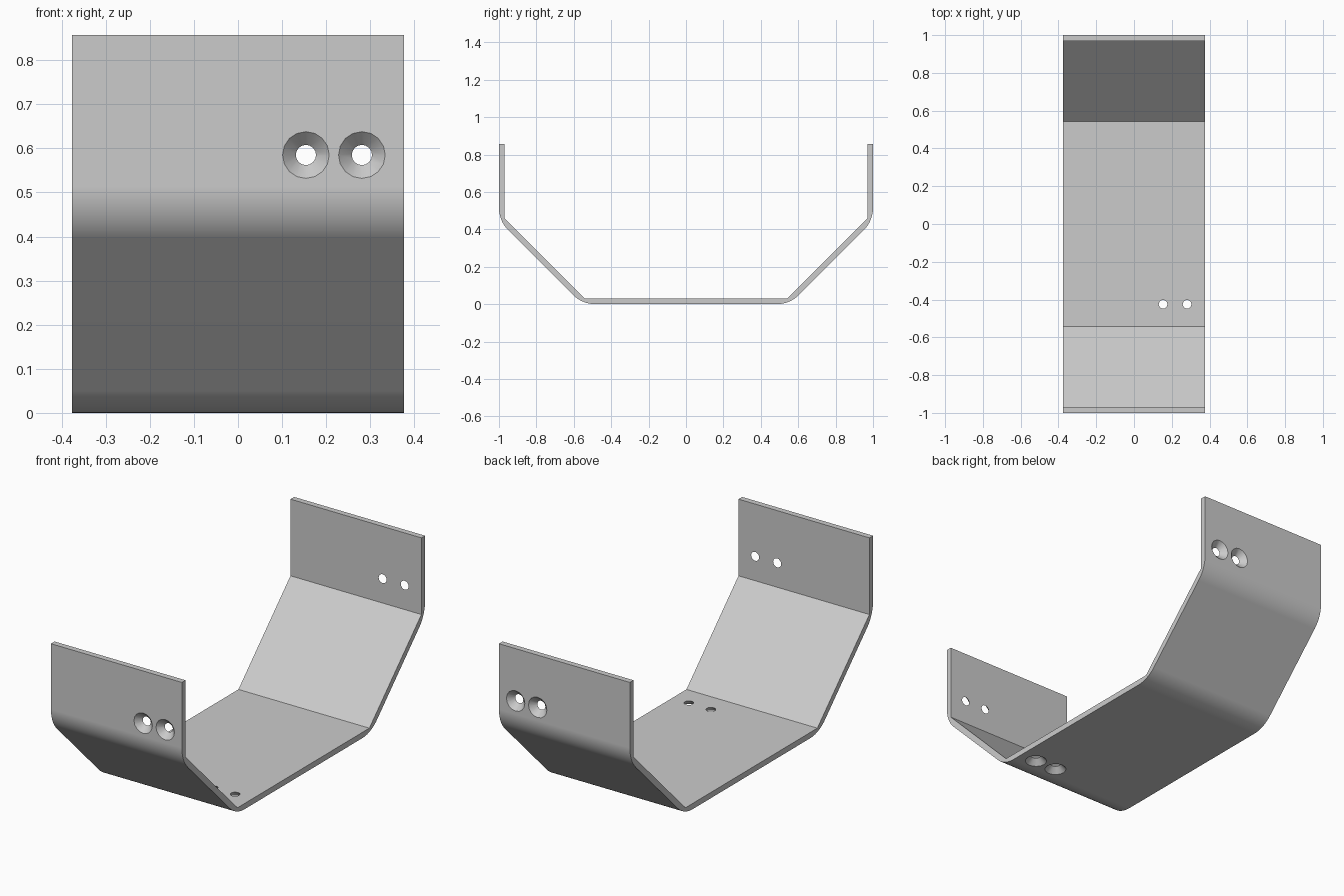
import bpy, bmesh, math
from mathutils import Matrix, Vector

if "Cube" in bpy.data.objects:
    bpy.data.objects.remove(bpy.data.objects["Cube"], do_unlink=True)

HALF_WIDTH, THICK, HEIGHT = 0.377, 0.03, 0.857
BEND_RADIUS, BEND_STEPS = 0.17, 10

metal = bpy.data.materials.new("light grey metal")
metal.use_nodes = True
grey = (0.6, 0.6, 0.6, 1)
metal.diffuse_color = grey
metal.node_tree.nodes["Principled BSDF"].inputs["Base Color"].default_value = grey


def make_object(name, bm):
    bmesh.ops.recalc_face_normals(bm, faces=bm.faces)
    mesh = bpy.data.meshes.new(name)
    bm.to_mesh(mesh)
    bm.free()
    mesh.materials.append(metal)
    obj = bpy.data.objects.new(name, mesh)
    bpy.context.collection.objects.link(obj)
    return obj


def fillet(before, corner, after):
    """Round one corner of a profile with an arc."""
    a, b = (before - corner).normalized(), (after - corner).normalized()
    half = a.angle(b) / 2
    centre = corner + (a + b).normalized() * BEND_RADIUS / math.sin(half)
    reach = BEND_RADIUS / math.tan(half)
    start = (corner + a * reach - centre).normalized()
    end = (corner + b * reach - centre).normalized()
    return [centre + start.slerp(end, i / BEND_STEPS) * BEND_RADIUS
            for i in range(BEND_STEPS + 1)]


# Half profile: rounded outside, sharp inside
outer = [Vector(p) for p in ((0, -1, HEIGHT), (0, -1, 0.445), (0, -0.555, 0), (0, 0, 0))]
inner = [Vector(p) for p in ((0, -0.542, THICK), (0, THICK - 1, 0.458), (0, THICK - 1, HEIGHT))]
outside = [outer[0]] + fillet(*outer[:3]) + fillet(*outer[1:])


def mirrored(points):
    return [Vector((0, -p.y, p.z)) for p in reversed(points)]


profile = outside + mirrored(outside) + mirrored(inner) + inner

# Bent strip, extruded across the width
bm = bmesh.new()
face = bm.faces.new([bm.verts.new(p - Vector((HALF_WIDTH, 0, 0))) for p in profile])
side = bmesh.ops.extrude_face_region(bm, geom=[face])
verts = [v for v in side["geom"] if isinstance(v, bmesh.types.BMVert)]
bmesh.ops.translate(bm, verts=verts, vec=(2 * HALF_WIDTH, 0, 0))
bracket = make_object("bent_bracket", bm)

# Countersunk screw holes, widest on the outside of each plate
bm = bmesh.new()
mid = THICK / 2
for y, z, turn in ((mid - 1, 0.585, -90), (1 - mid, 0.585, 90), (-0.425, mid, 0)):
    for x in (0.154, 0.281):
        bmesh.ops.create_cone(
            bm, cap_ends=True, segments=16, radius1=0.058, radius2=0.018,
            depth=THICK + 0.01,
            matrix=Matrix.Translation((x, y, z)) @ Matrix.Rotation(math.radians(turn), 4, "X"))
cutter = make_object("screw_hole_cutter", bm)
cutter.hide_render = True

bpy.ops.object.select_all(action="DESELECT")
bracket.select_set(True)
bpy.context.view_layer.objects.active = bracket
cut = bracket.modifiers.new("screw holes", "BOOLEAN")
cut.operation, cut.solver, cut.object = "DIFFERENCE", "EXACT", cutter
bpy.ops.object.modifier_apply(modifier=cut.name)
bpy.data.objects.remove(cutter, do_unlink=True)

# Smooth bends with flat plates
bpy.ops.object.shade_smooth_by_angle(angle=math.radians(30))
normals = bracket.modifiers.new("flat plates", "WEIGHTED_NORMAL")
normals.keep_sharp = True
